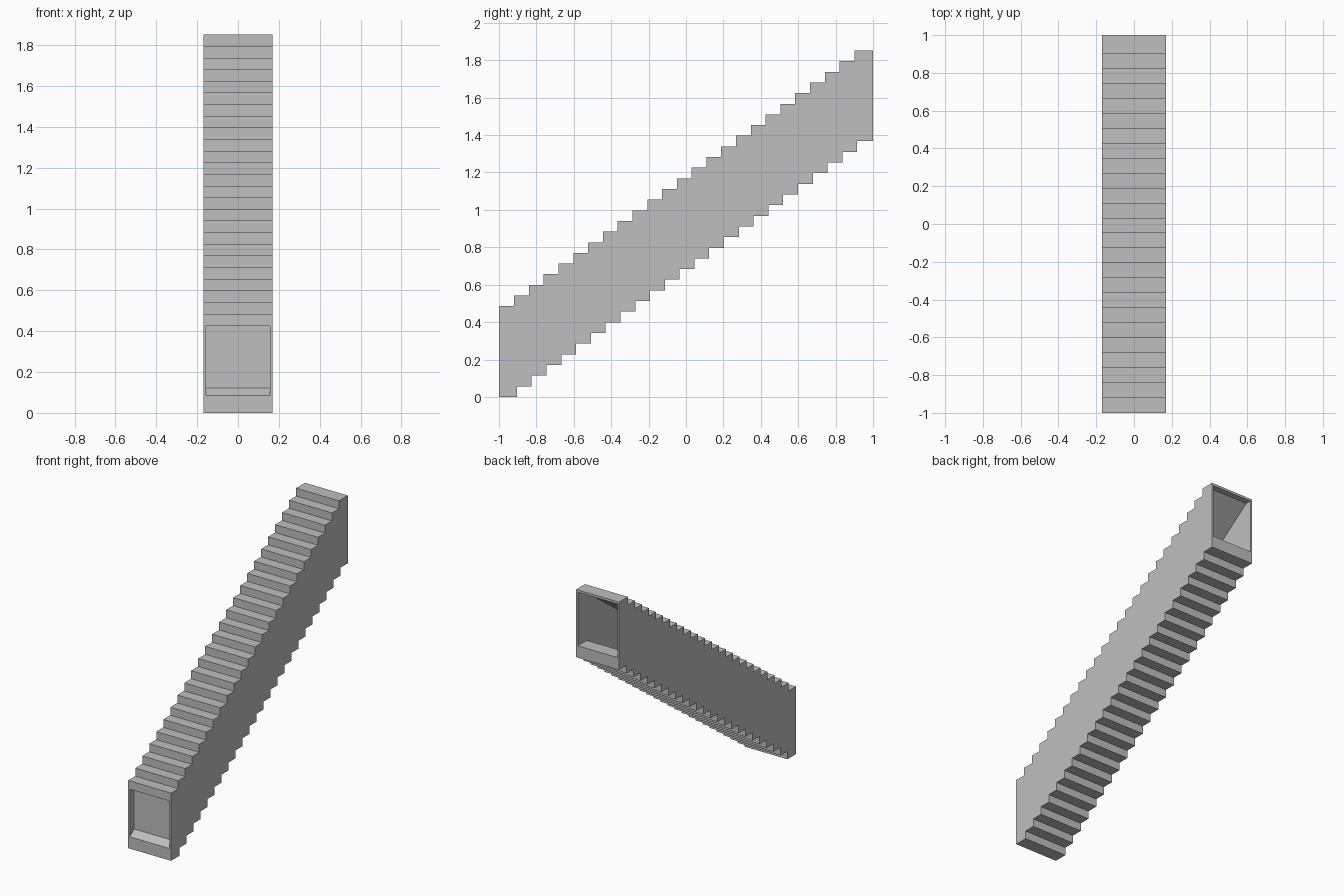
import bpy, bmesh

old = bpy.data.objects.get("Cube")
if old:
    bpy.data.objects.remove(old, do_unlink=True)

STEPS = 24
HALF_W = 0.17
INNER_W = 0.157
RUN = 0.0791
RISE = 1.367 / STEPS
HEIGHT = 0.485          # vertical thickness of the passage at its ends
SLOPE = RISE / RUN

grey = bpy.data.materials.new("plain_grey")
grey.use_nodes = True
grey.diffuse_color = (0.52, 0.52, 0.52, 1)
grey.node_tree.nodes["Principled BSDF"].inputs["Base Color"].default_value = (0.52, 0.52, 0.52, 1)


def prism(name, profile, half_width):
    """Extrude a (y, z) outline across x."""
    bm = bmesh.new()
    face = bm.faces.new([bm.verts.new((-half_width, y, z)) for y, z in profile])
    ext = bmesh.ops.extrude_face_region(bm, geom=[face])
    moved = [v for v in ext["geom"] if isinstance(v, bmesh.types.BMVert)]
    bmesh.ops.translate(bm, verts=moved, vec=(2 * half_width, 0, 0))
    bmesh.ops.recalc_face_normals(bm, faces=bm.faces[:])
    mesh = bpy.data.meshes.new(name)
    bm.to_mesh(mesh)
    bm.free()
    mesh.materials.append(grey)
    obj = bpy.data.objects.new(name, mesh)
    bpy.context.collection.objects.link(obj)
    return obj


def stair_line(first_riser, base):
    """Zigzag of risers and treads climbing towards the back."""
    pts = [(-1, base)]
    for i in range(STEPS):
        y = first_riser + i * RUN
        pts += [(y, base + i * RISE), (y, base + (i + 1) * RISE)]
    return pts + [(1, base + STEPS * RISE)]


# Stepped outer shell, stairs above and below
top = stair_line(-0.919, HEIGHT)
bottom = stair_line(-0.904, 0)
shell = prism("stair_shell", bottom + top[::-1], HALF_W)

# Sloping passage with a flat sill and a flat head at the back
floor0, sill = 0.085, 1.452
ceil0, head = 0.425, 1.835
y_sill = -1 + (sill - floor0) / SLOPE
y_head = -1 + (head - ceil0) / SLOPE
passage = prism("passage_cutter", [
    (-1.1, floor0), (-1, floor0), (y_sill, sill), (1.1, sill),
    (1.1, head), (y_head, head), (-1, ceil0), (-1.1, ceil0)], INNER_W)
passage.hide_render = True

cut = shell.modifiers.new("passage", "BOOLEAN")
cut.operation = "DIFFERENCE"
cut.solver = "EXACT"
cut.object = passage
graph = bpy.context.evaluated_depsgraph_get()
hollow = bpy.data.meshes.new_from_object(shell.evaluated_get(graph))
shell.modifiers.clear()
shell.data = hollow
bpy.data.objects.remove(passage, do_unlink=True)

# Upright panel closing the passage just inside the front opening
y0, y1 = -0.95, -0.94
prism("front_panel", [
    (y0, floor0 + SLOPE * (y0 + 1)), (y1, floor0 + SLOPE * (y1 + 1)),
    (y1, ceil0 + SLOPE * (y1 + 1)), (y0, ceil0 + SLOPE * (y0 + 1))], INNER_W)
